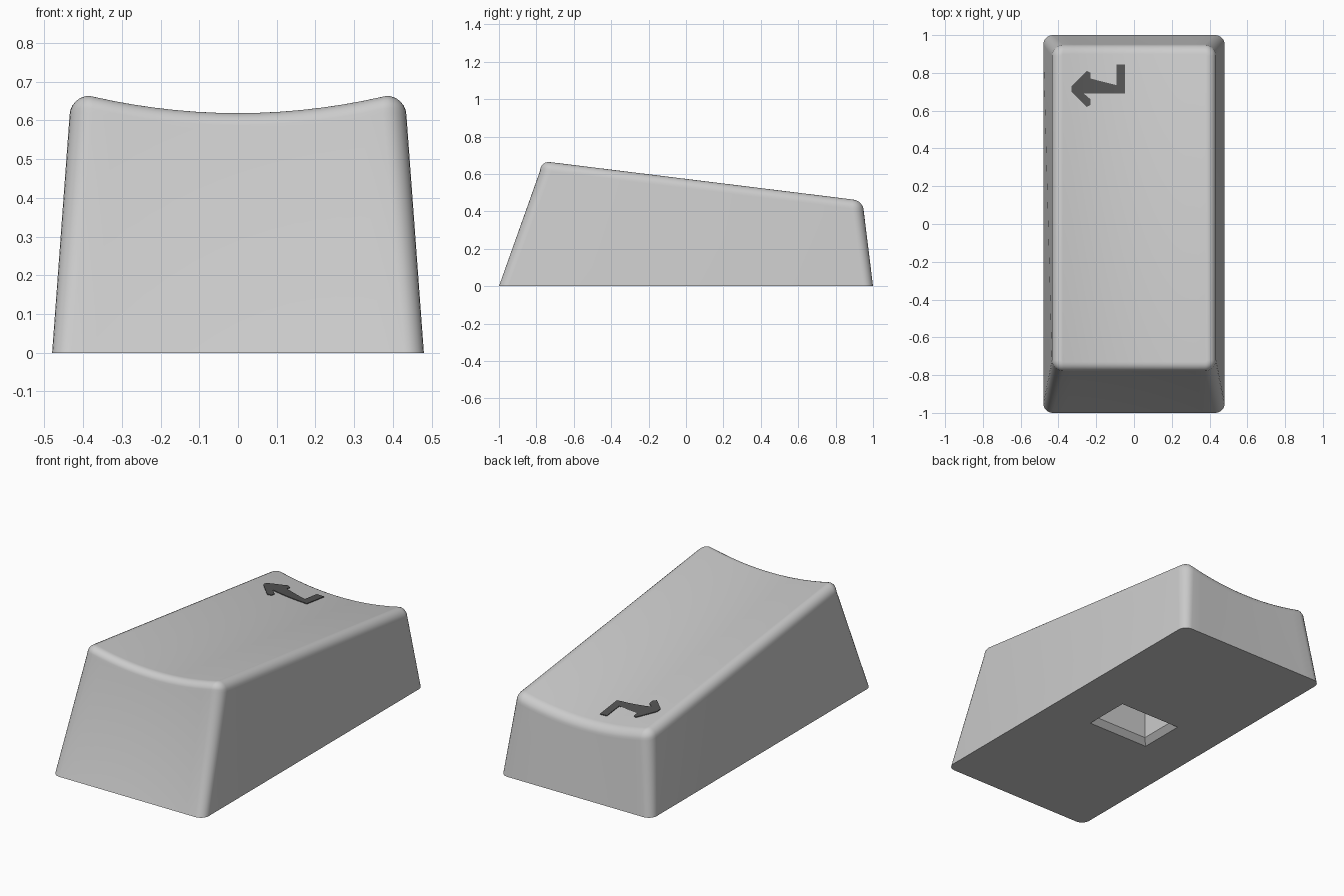
import bpy, bmesh, math
from mathutils import Vector

if "Cube" in bpy.data.objects:
    bpy.data.objects.remove(bpy.data.objects["Cube"])

STRIPS = 14        # strips across the dished top
ARC = 6            # segments per corner
RIM = 0.05         # radius of the top rim
TOP_X, TOP_Y0, TOP_Y1 = 0.435, -0.78, 0.95


def make_material(name, value):
    mat = bpy.data.materials.new(name)
    mat.use_nodes = True
    color = (value, value, value, 1)
    mat.diffuse_color = color
    mat.node_tree.nodes["Principled BSDF"].inputs["Base Color"].default_value = color
    return mat


def finish(bm, name, mat):
    bmesh.ops.recalc_face_normals(bm, faces=bm.faces)
    mesh = bpy.data.meshes.new(name)
    bm.to_mesh(mesh)
    bm.free()
    mesh.materials.append(mat)
    obj = bpy.data.objects.new(name, mesh)
    bpy.context.collection.objects.link(obj)
    return obj


def top_height(x, y):
    """Sloping top with a shallow dish across x."""
    dish = 0.045 * max(0, 1 - (x / (TOP_X - RIM)) ** 2)
    return 0.665 - 0.1235 * (y + 0.74) - dish


def outline(hx, y0, y1, r):
    """Rounded rectangle whose front and back points share the same x."""
    half = []
    for i in range(ARC + 1):
        a = math.pi / 2 * i / ARC
        half.append((-hx + r - r * math.cos(a), r - r * math.sin(a)))
    for i in range(1, STRIPS):
        half.append(((hx - r) * (2 * i / STRIPS - 1), 0))
    half += [(-x, d) for x, d in reversed(half[:ARC + 1])]
    return [(x, y0 + d) for x, d in half] + [(x, y1 - d) for x, d in reversed(half)]


def bridge(bm, a, b):
    n = len(a)
    for i in range(n):
        j = (i + 1) % n
        bm.faces.new((a[i], a[j], b[j], b[i]))


grey = make_material("light_grey_plastic", 0.6)
dark = make_material("dark_grey_print", 0.09)

# Key body: base outline, sloping walls, rounded rim
bm = bmesh.new()
rings = [[bm.verts.new((x, y, 0)) for x, y in outline(0.48, -1, 1, 0.05)]]
RIM_STEPS = 6
for s in range(RIM_STEPS + 1):
    a = math.pi / 2 * s / RIM_STEPS
    inset, drop = RIM * (1 - math.cos(a)), RIM * (1 - math.sin(a))
    pts = outline(TOP_X - inset, TOP_Y0 + inset, TOP_Y1 - inset, 0.06 - inset)
    rings.append([bm.verts.new((x, y, top_height(x, y) - drop)) for x, y in pts])
for lower, upper in zip(rings, rings[1:]):
    bridge(bm, lower, upper)

# Dished top made of strips running front to back
top, m = rings[-1], len(rings[-1]) // 2
for i in range(m - 1):
    bm.faces.new((top[i], top[i + 1], top[2 * m - 2 - i], top[2 * m - 1 - i]))

# Chamfered socket in the underside
socket = []
for hx, hy, z in ((0.195, 0.135, 0), (0.165, 0.105, 0.03), (0.165, 0.105, 0.3)):
    socket.append([bm.verts.new((sx * hx, sy * hy, z))
                   for sx, sy in ((-1, -1), (1, -1), (1, 1), (-1, 1))])
bridge(bm, socket[0], socket[1])
bridge(bm, socket[1], socket[2])
bm.faces.new(socket[2])

# Underside: four panels between the socket and the base outline
base, k = rings[0], ARC // 2
cuts = [k, m - 1 - k, m + k, 2 * m - 1 - k, 2 * m + k]
for i in range(4):
    edge = [base[j % (2 * m)] for j in range(cuts[i], cuts[i + 1] + 1)]
    bm.faces.new(edge + [socket[0][(i + 1) % 4], socket[0][i]])

body = finish(bm, "key_body", grey)
bpy.ops.object.select_all(action='DESELECT')
body.select_set(True)
bpy.context.view_layer.objects.active = body
bpy.ops.object.shade_smooth_by_angle(angle=math.radians(35))

# Bent arrow mark: thin plate following the dished top
ARROW = [(-0.33, 0.70), (-0.25, 0.62), (-0.23, 0.63), (-0.23, 0.66), (-0.265, 0.69),
         (-0.047, 0.69), (-0.047, 0.845), (-0.092, 0.845), (-0.092, 0.735),
         (-0.265, 0.735), (-0.23, 0.77), (-0.23, 0.80), (-0.25, 0.81), (-0.33, 0.73)]
bm = bmesh.new()
bm.faces.new([bm.verts.new((x, y, -0.002)) for x, y in ARROW])
bmesh.ops.triangulate(bm, faces=bm.faces[:])
grown = bmesh.ops.extrude_face_region(bm, geom=bm.faces[:], use_keep_orig=True)
for v in grown["geom"]:
    if isinstance(v, bmesh.types.BMVert):
        v.co.z = 0.004
strip_xs = sorted({round(v[0], 5) for v in outline(TOP_X - RIM, 0, 1, 0.01)})
for x in strip_xs:
    bmesh.ops.bisect_plane(bm, geom=bm.verts[:] + bm.edges[:] + bm.faces[:],
                           plane_co=Vector((x, 0, 0)), plane_no=Vector((1, 0, 0)))
for v in bm.verts:
    # height of the flat strip under this point
    x0 = max(s for s in strip_xs if s <= v.co.x + 1e-4)
    x1 = min(s for s in strip_xs if s > x0)
    t = (v.co.x - x0) / (x1 - x0)
    v.co.z += (1 - t) * top_height(x0, v.co.y) + t * top_height(x1, v.co.y)
finish(bm, "arrow_mark", dark)
